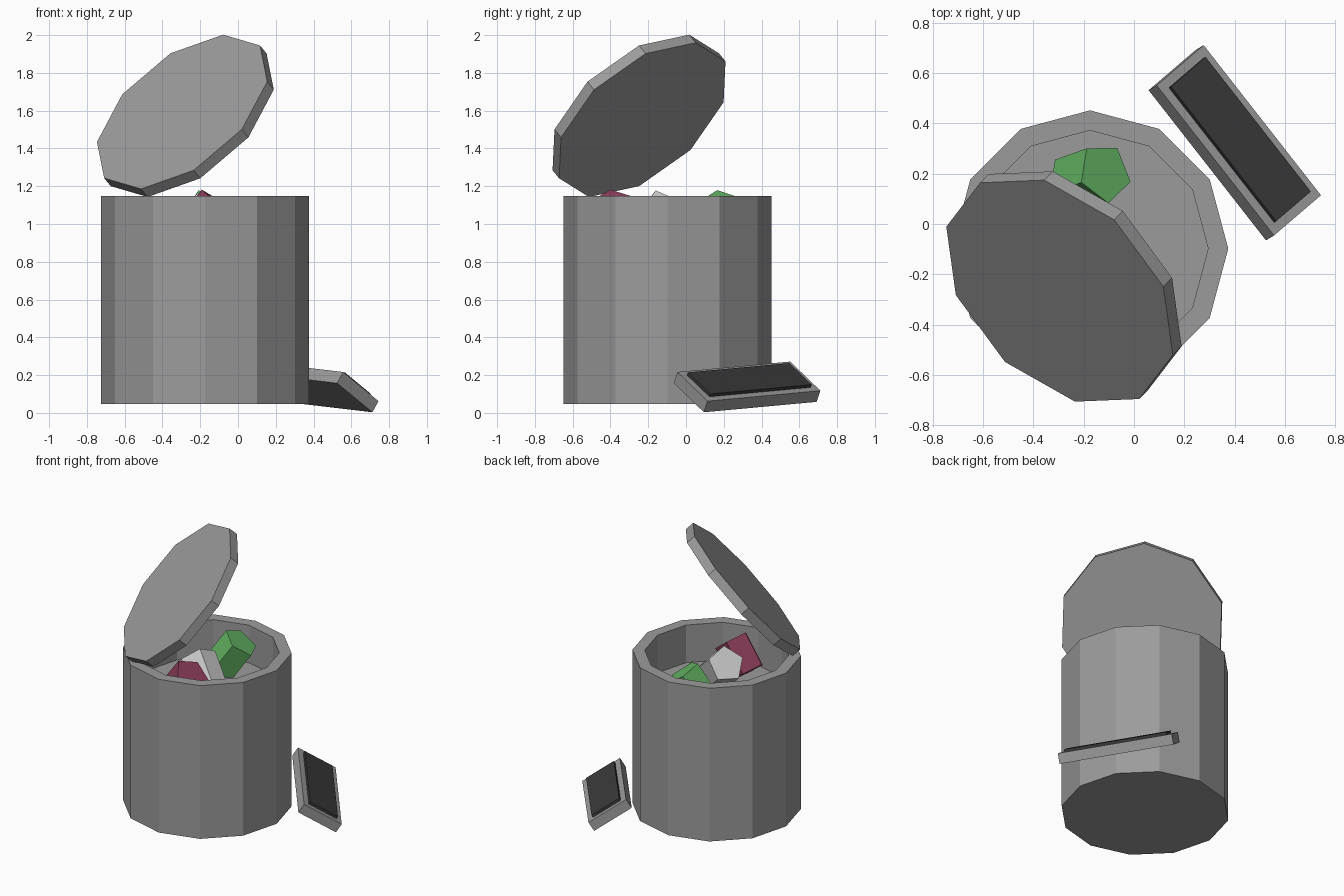
import bpy, bmesh
from math import cos, sin, tau
from mathutils import Vector, Matrix

if "Cube" in bpy.data.objects:
    bpy.data.objects.remove(bpy.data.objects["Cube"])

GREY = (.33, .33, .33)


def frame(origin, normal, toward):
    """Matrix with local z along normal and local x as near as possible to toward."""
    z = Vector(normal).normalized()
    x = Vector(toward)
    x = (x - z * x.dot(z)).normalized()
    m = Matrix((x, z.cross(x), z)).transposed().to_4x4()
    m.translation = Vector(origin)
    return m


def finish(name, bm, colour):
    bmesh.ops.recalc_face_normals(bm, faces=bm.faces)
    mesh = bpy.data.meshes.new(name)
    bm.to_mesh(mesh)
    bm.free()
    obj = bpy.data.objects.new(name, mesh)
    bpy.context.collection.objects.link(obj)
    mat = bpy.data.materials.new(name + "_colour")
    mat.diffuse_color = (*colour, 1)
    mat.use_nodes = True
    mat.node_tree.nodes["Principled BSDF"].inputs["Base Color"].default_value = mat.diffuse_color
    mesh.materials.append(mat)
    return obj


def lathe(name, sides, profile, matrix, colour=GREY):
    """Low-poly turned solid; profile is (radius, height), capped at both ends."""
    bm = bmesh.new()
    rings = [[bm.verts.new(matrix @ Vector((r * cos(tau * i / sides), r * sin(tau * i / sides), z)))
              for i in range(sides)] for r, z in profile]
    for a, b in zip(rings, rings[1:]):
        for i in range(sides):
            j = (i + 1) % sides
            bm.faces.new((a[i], a[j], b[j], b[i]))
    bm.faces.new(rings[0][::-1])
    bm.faces.new(rings[-1])
    return finish(name, bm, colour)


def box(name, size, centre, matrix, colour=GREY):
    bm = bmesh.new()
    bmesh.ops.create_cube(bm, size=1, matrix=matrix @ Matrix.Translation(centre)
                          @ Matrix.Diagonal((*size, 1)))
    return finish(name, bm, colour)


# Bin: twelve-sided tub with a thick rim and a sunken inside
lathe("bin_body", 12, [(.55, 0), (.55, 1.1), (.47, 1.1), (.47, .83)],
      Matrix.Translation((-.175, -.098, .048)))

# Lid: ten-sided disc tipped up on the rim
lathe("bin_lid", 10, [(.542, -.065), (.542, 0)],
      frame((-.296, -.266, 1.594), (-.535, -.535, .655), (.215, .28, .405)))

# Rubbish: five-sided chunks poking out of the bin
chunks = [
    ("green_rubbish", (-.116, .204, 1.109), (.535, .19, .82), (-.094, -.039, .069), (.125, .45, .125)),
    ("grey_rubbish", (-.244, -.11, 1.08), (-.68, .43, .6), (.44, -.41, .8), (.6, .6, .6)),
    ("red_rubbish", (-.094, -.39, 1.108), (.6, -.07, .785), (-.096, -.01, .07), (.25, .045, .1)),
]
for name, end, normal, toward, colour in chunks:
    lathe(name, 5, [(.123, -.235), (.123, 0)], frame(end, normal, toward), colour)

# Discarded panel leaning on the bin: casing with a raised dark screen
panel = frame((.417, .333, .167), (.458, .28, .845), (.465, -.595, -.055))
box("panel_casing", (.76, .29, .07), (0, 0, -.035), panel)
box("panel_screen", (.682, .214, .036), (0, 0, 0), panel, (.042, .042, .042))
